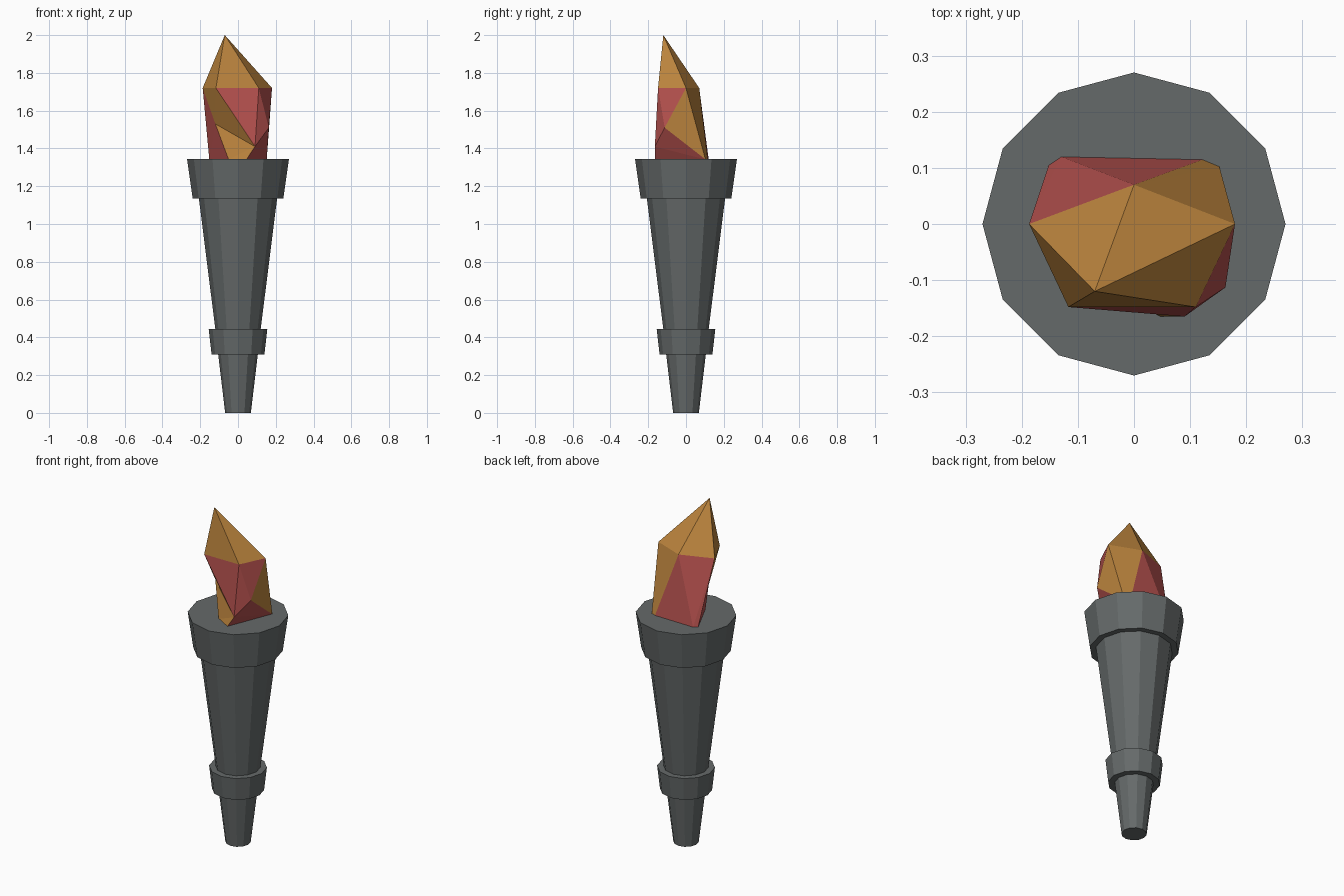
import bpy, bmesh

cube = bpy.data.objects.get("Cube")
if cube:
    bpy.data.objects.remove(cube, do_unlink=True)


def material(name, rgb):
    mat = bpy.data.materials.new(name)
    mat.use_nodes = True
    mat.diffuse_color = (*rgb, 1)
    mat.node_tree.nodes["Principled BSDF"].inputs["Base Color"].default_value = (*rgb, 1)
    return mat


GREY = material("dark_grey_metal", (0.13, 0.144, 0.144))
GOLD = material("flame_gold", (0.51, 0.235, 0.048))
RED = material("flame_red", (0.473, 0.084, 0.078))


def add_object(name, bm, mats):
    bmesh.ops.recalc_face_normals(bm, faces=bm.faces[:])
    mesh = bpy.data.meshes.new(name)
    bm.to_mesh(mesh)
    bm.free()
    for mat in mats:
        mesh.materials.append(mat)
    obj = bpy.data.objects.new(name, mesh)
    bpy.context.collection.objects.link(obj)
    return obj


def tapered_section(name, z0, z1, r0, r1):
    """Twelve-sided closed section, narrower at the bottom."""
    bm = bmesh.new()
    bmesh.ops.create_cone(bm, cap_ends=True, segments=12,
                          radius1=r0, radius2=r1, depth=z1 - z0)
    bmesh.ops.translate(bm, verts=bm.verts[:], vec=(0, 0, (z0 + z1) / 2))
    return add_object(name, bm, [GREY])


# Torch body, bottom to top
tapered_section("grip_tip", 0, 0.31, 0.068, 0.105)
tapered_section("collar", 0.31, 0.443, 0.14, 0.155)
tapered_section("shaft", 0.443, 1.135, 0.12, 0.207)
tapered_section("cup", 1.135, 1.345, 0.24, 0.27)

# Flame corners: tip, shoulder ring, waist points and base outline
SHOULDER, BASE = 1.72, 1.342
corners = {
    "tip": (-0.07, -0.12, 2.0),
    "L": (-0.187, 0, SHOULDER),
    "FL": (-0.117, -0.148, SHOULDER),
    "FR": (0.11, -0.148, SHOULDER),
    "R": (0.18, 0, SHOULDER),
    "B": (0, 0.07, SHOULDER),
    "waist_l": (-0.12, -0.04, 1.53),
    "waist_r": (0.163, -0.113, 1.51),
    "waist_f": (0.09, -0.165, 1.41),
    "b0": (-0.152, 0.105, BASE),
    "b1": (-0.13, 0.12, BASE),
    "b2": (0.123, 0.115, BASE),
    "b3": (0.152, 0.103, BASE),
    "b4": (0.045, -0.165, BASE),
    "b5": (-0.05, -0.11, BASE),
}

gold_faces = [
    "tip L FL", "tip FL FR", "tip FR R", "tip R B", "tip B L",
    "L waist_l FL", "FL waist_l waist_f",
    "waist_l b5 waist_f", "b5 b4 waist_f",
    "R waist_r b3", "R b3 B", "B b3 b2",
]
red_faces = [
    "FL waist_f FR", "FR waist_f waist_r", "FR waist_r R",
    "waist_r waist_f b3", "waist_f b4 b3",
    "L b0 waist_l", "waist_l b0 b5",
    "L b1 b0", "L B b1", "B b2 b1",
    "b0 b1 b2 b3 b4 b5",
]

bm = bmesh.new()
verts = {key: bm.verts.new(co) for key, co in corners.items()}
for index, faces in enumerate((gold_faces, red_faces)):
    for names in faces:
        bm.faces.new([verts[n] for n in names.split()]).material_index = index
add_object("flame", bm, [GOLD, RED])
